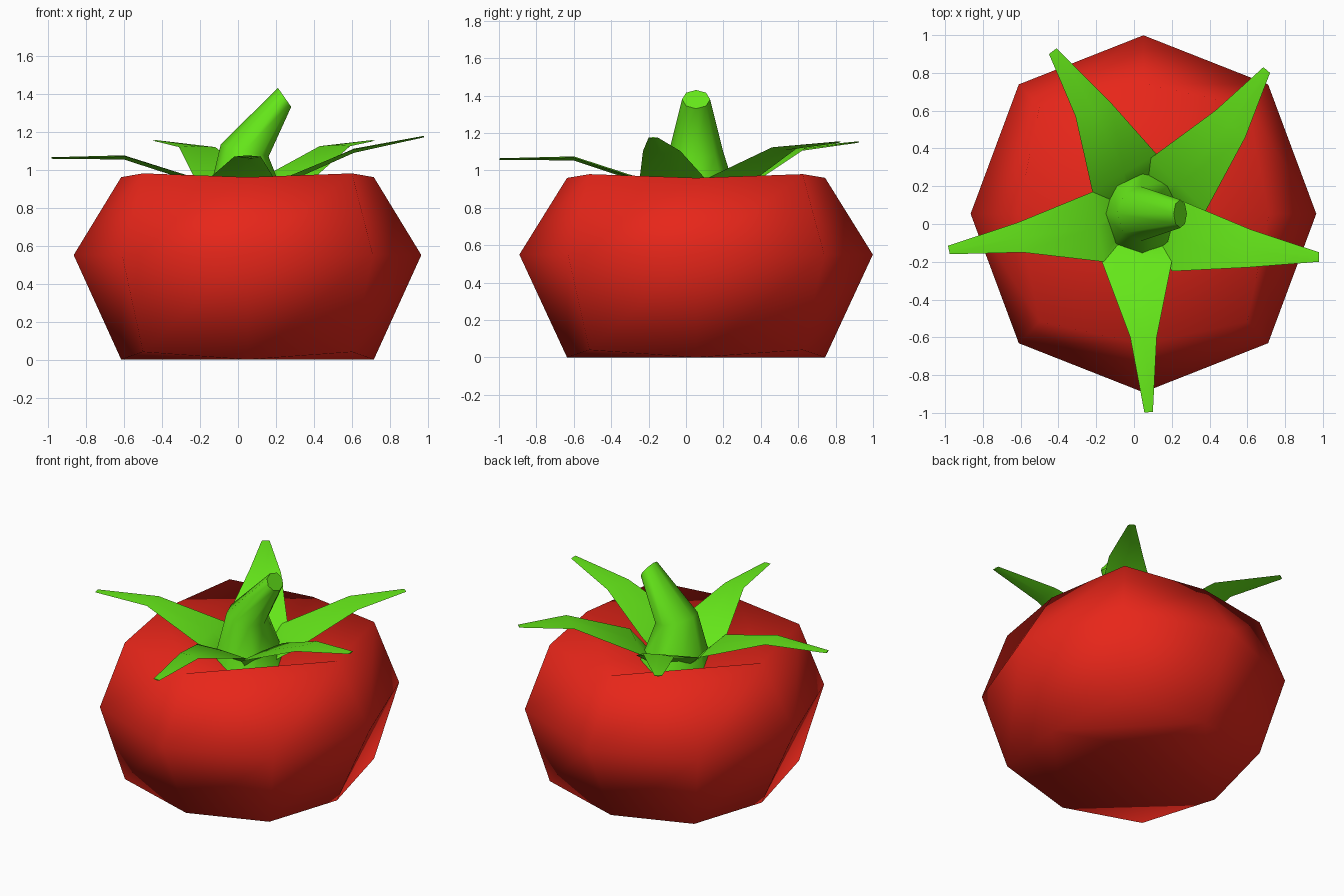
import bpy, bmesh, math
from mathutils import Vector

if "Cube" in bpy.data.objects:
    bpy.data.objects.remove(bpy.data.objects["Cube"])

CX, CY = 0.05, 0.054


def material(name, rgb):
    m = bpy.data.materials.new(name)
    m.diffuse_color = (*rgb, 1)
    m.use_nodes = True
    m.node_tree.nodes["Principled BSDF"].inputs["Base Color"].default_value = m.diffuse_color
    return m


RED = material("tomato_red", (0.80, 0.019, 0.010))
GREEN = material("leaf_green", (0.13, 0.80, 0.010))


def build(name, verts, faces, mat, angle):
    me = bpy.data.meshes.new(name)
    me.from_pydata([tuple(v) for v in verts], [], faces)
    bm = bmesh.new()
    bm.from_mesh(me)
    bmesh.ops.recalc_face_normals(bm, faces=bm.faces[:])
    bm.to_mesh(me)
    bm.free()
    me.materials.append(mat)
    ob = bpy.data.objects.new(name, me)
    bpy.context.collection.objects.link(ob)
    bpy.ops.object.select_all(action='DESELECT')
    ob.select_set(True)
    bpy.context.view_layer.objects.active = ob
    bpy.ops.object.shade_smooth_by_angle(angle=math.radians(angle))
    return ob


# Fruit: three eight-sided rings, a deep dimple on top and a shallow one below
def fruit():
    # x and y reach at the sides, reach at the corners, heights of each
    rings = [(0.665, 0.69, 0.55, 0.57, 0.0, 0.04),
             (0.915, 0.945, 0.66, 0.685, 0.55, 0.55),
             (0.665, 0.69, 0.55, 0.57, 0.96, 0.98)]
    verts, faces = [], []
    for ax, ay, dx, dy, za, zd in rings:
        for i in range(8):
            c, s = math.cos(i * math.pi / 4), math.sin(i * math.pi / 4)
            if i % 2 == 0:
                verts.append((CX + ax * c, CY + ay * s, za))
            else:
                verts.append((CX + math.copysign(dx, c), CY + math.copysign(dy, s), zd))
    for r in (0, 8):
        for i in range(8):
            j = (i + 1) % 8
            faces.append((r + i, r + j, r + 8 + j, r + 8 + i))
    for r, z in ((0, 0.14), (16, 0.72)):
        verts.append((CX, CY, z))
        for i in range(0, 8, 2):
            j = (i + 2) % 8
            faces += [(r + i, r + i + 1, r + j), (r + i, r + j, len(verts) - 1)]
    build("fruit", verts, faces, RED, 180)


# Stem: tapering tube that bends to the right
def stem():
    n = 8
    rings = [((0.05, 0.78), 0.225, 0.245, 0), ((0.035, 1.10), 0.13, 0.145, -0.25),
             ((0.245, 1.38), 0.061, 0.075, -0.96)]
    verts, faces = [], []
    for (x, z), rx, ry, tilt in rings:
        for i in range(n):
            a = 2 * math.pi * i / n
            u = rx * math.cos(a)
            verts.append((x + u * math.cos(tilt), CY + ry * math.sin(a), z + u * math.sin(tilt)))
    for r in (0, n):
        for i in range(n):
            j = (i + 1) % n
            faces.append((r + i, r + j, r + n + j, r + n + i))
    faces += [tuple(range(n)), tuple(range(2 * n, 3 * n))]
    build("stem", verts, faces, GREEN, 55)


# Leaves: strips with a keeled underside, from the dimple out to a narrow tip
def leaf(name, base, mid, tip, zm, zt):
    centre = Vector((CX, CY))
    inner = [centre + (Vector(p) - centre) * 0.4 for p in base]
    sections = [(inner, 0.80, 0.02), (base, 0.945, 0.025), (mid, zm, 0.022), (tip, zt, 0.008)]
    verts, faces = [], []
    for pts, z, keel in sections:
        (ax, ay), (bx, by) = pts
        mx, my = (ax + bx) / 2, (ay + by) / 2
        verts += [(ax, ay, z - keel * 0.3), (mx, my, z), (bx, by, z - keel * 0.3),
                  (mx, my, z - keel)]
    for s in range(len(sections) - 1):
        for k in range(4):
            a, b = s * 4 + k, s * 4 + (k + 1) % 4
            faces.append((a, b, b + 4, a + 4))
    last = 4 * (len(sections) - 1)
    faces += [(3, 2, 1, 0), tuple(range(last, last + 4))]
    build(name, verts, faces, GREEN, 60)


leaf("left_leaf", ((-0.22, 0.17), (-0.16, -0.20)), ((-0.61, 0.01), (-0.59, -0.15)),
     ((-0.985, -0.115), (-0.975, -0.16)), 1.075, 1.065)
leaf("back_left_leaf", ((-0.22, 0.17), (0.12, 0.37)), ((-0.31, 0.57), (-0.12, 0.64)),
     ((-0.45, 0.90), (-0.41, 0.93)), 1.125, 1.155)
leaf("back_right_leaf", ((0.09, 0.35), (0.38, 0.07)), ((0.43, 0.60), (0.59, 0.46)),
     ((0.685, 0.83), (0.72, 0.80)), 1.13, 1.155)
leaf("right_leaf", ((0.26, 0.12), (0.20, -0.25)), ((0.62, -0.03), (0.60, -0.23)),
     ((0.98, -0.15), (0.98, -0.20)), 1.11, 1.178)
leaf("front_leaf", ((-0.17, -0.20), (0.20, -0.20)), ((-0.02, -0.60), (0.12, -0.60)),
     ((0.055, -0.998), (0.10, -0.995)), 1.075, 1.065)
fruit()
stem()
